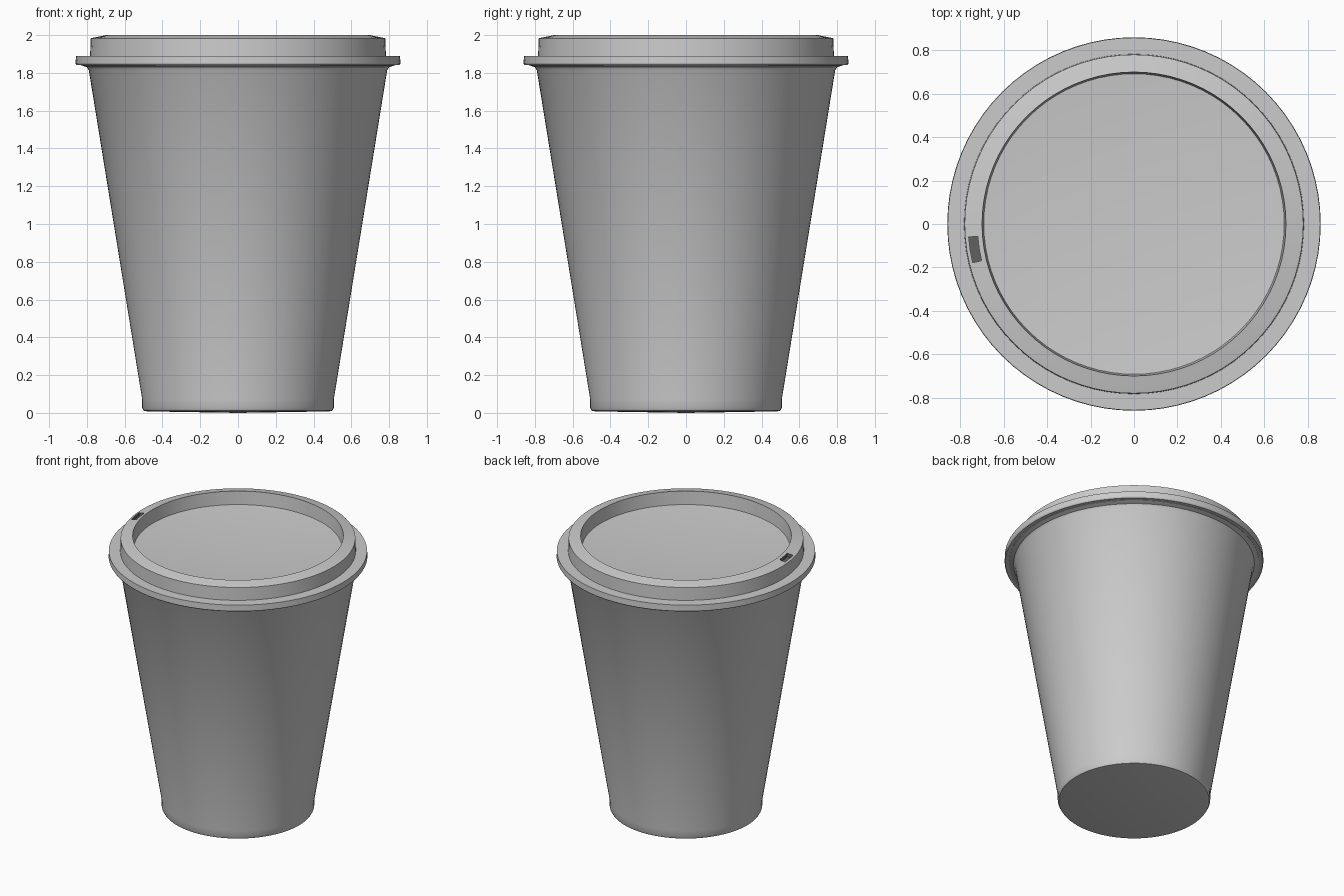
import bpy, bmesh, math

if "Cube" in bpy.data.objects:
    bpy.data.objects.remove(bpy.data.objects["Cube"])

SIDES = 80


def material(name, value):
    m = bpy.data.materials.new(name)
    m.diffuse_color = (value, value, value, 1)
    m.use_nodes = True
    m.node_tree.nodes["Principled BSDF"].inputs["Base Color"].default_value = m.diffuse_color
    return m


grey = material("plain grey", 0.6)
dark = material("dark slot grey", 0.12)


def lathe(name, profile):
    """Revolve (radius, height) points around z; radius 0 makes a pole."""
    bm = bmesh.new()
    rings = []
    for r, z in profile:
        if r == 0:
            rings.append([bm.verts.new((0, 0, z))] * SIDES)
        else:
            rings.append([bm.verts.new((r * math.cos(2 * math.pi * i / SIDES),
                                        r * math.sin(2 * math.pi * i / SIDES), z))
                          for i in range(SIDES)])
    for a, b in zip(rings, rings[1:]):
        for i in range(SIDES):
            j = (i + 1) % SIDES
            quad = dict.fromkeys((a[i], a[j], b[j], b[i]))
            bm.faces.new(list(quad))
    return finish(name, bm)


def finish(name, bm):
    bm.normal_update()
    me = bpy.data.meshes.new(name)
    bm.to_mesh(me)
    bm.free()
    me.materials.append(grey)
    me.materials.append(dark)
    ob = bpy.data.objects.new(name, me)
    bpy.context.collection.objects.link(ob)
    return ob


# tapered cup with a small foot and a flared lip
cup = lathe("cup", [
    (0, 0.0), (0.48, 0.008), (0.50, 0.012), (0.507, 0.025), (0.507, 0.07),
    (0.79, 1.815), (0.80, 1.83), (0.83, 1.84), (0.83, 1.86), (0.79, 1.86)])

# lid: skirt, raised wall, sloping drinking ring, dished centre
lid = lathe("lid", [
    (0.80, 1.842), (0.855, 1.842), (0.86, 1.85), (0.858, 1.89), (0.783, 1.89),
    (0.78, 1.983), (0.764, 1.987), (0.722, 1.995), (0.70, 2.0),
    (0.692, 1.905), (0, 1.85)])

# sip slot: sink two faces of the drinking ring into a dark well
bm = bmesh.new()
bm.from_mesh(lid.data)
slot = []
for f in bm.faces:
    c = f.calc_center_median()
    angle = math.degrees(math.atan2(c.y, c.x)) % 360
    if 0.722 < math.hypot(c.x, c.y) < 0.764 and c.z > 1.95 and 184.5 < angle < 193.5:
        slot.append(f)
result = bmesh.ops.extrude_face_region(bm, geom=slot)
new_verts = [g for g in result["geom"] if isinstance(g, bmesh.types.BMVert)]
bmesh.ops.translate(bm, verts=new_verts, vec=(0, 0, -0.025))
bmesh.ops.delete(bm, geom=[f for f in slot if f.is_valid], context='FACES')
for f in {f for v in new_verts for f in v.link_faces}:
    f.material_index = 1
bm.to_mesh(lid.data)
bm.free()

# smooth shading with sharp creases
for ob in (cup, lid):
    bpy.ops.object.select_all(action='DESELECT')
    ob.select_set(True)
    bpy.context.view_layer.objects.active = ob
    bpy.ops.object.shade_smooth_by_angle(angle=math.radians(30))
